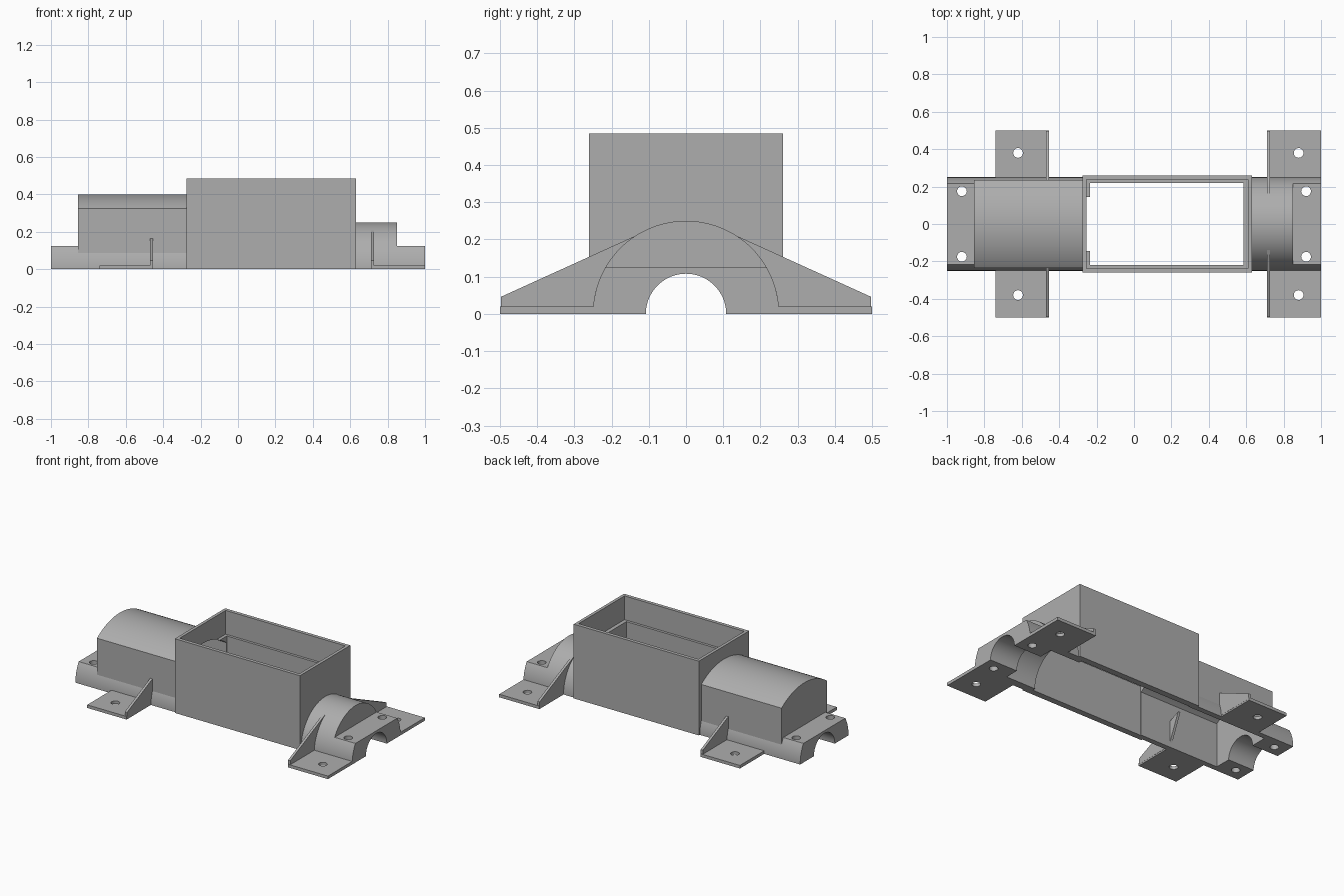
import bpy, bmesh, math
from mathutils import Vector

cube = bpy.data.objects.get("Cube")
if cube:
    bpy.data.objects.remove(cube, do_unlink=True)

grey = bpy.data.materials.new("plain grey")
grey.use_nodes = True
colour = (0.42, 0.42, 0.42, 1)
grey.diffuse_color = colour
grey.node_tree.nodes["Principled BSDF"].inputs["Base Color"].default_value = colour


def prism(name, outline, start, end, axis="x"):
    """Extrude an outline along x (points are y, z) or along z (points are x, y)."""
    bm = bmesh.new()
    if axis == "x":
        verts = [bm.verts.new((start, a, b)) for a, b in outline]
        push = Vector((end - start, 0, 0))
    else:
        verts = [bm.verts.new((a, b, start)) for a, b in outline]
        push = Vector((0, 0, end - start))
    face = bm.faces.new(verts)
    extruded = bmesh.ops.extrude_face_region(bm, geom=[face])["geom"]
    bmesh.ops.translate(bm, vec=push, verts=[v for v in extruded if isinstance(v, bmesh.types.BMVert)])
    bmesh.ops.recalc_face_normals(bm, faces=bm.faces)
    mesh = bpy.data.meshes.new(name)
    bm.to_mesh(mesh)
    bm.free()
    mesh.materials.append(grey)
    obj = bpy.data.objects.new(name, mesh)
    bpy.context.collection.objects.link(obj)
    return obj


def arc(radius, first, last, steps, cx=0, cy=0):
    return [(cx + radius * math.cos(first + (last - first) * i / steps),
             cy + radius * math.sin(first + (last - first) * i / steps))
            for i in range(steps + 1)]


def circle(radius, cx=0, cy=0, steps=64):
    return arc(radius, 0, 2 * math.pi, steps, cx, cy)[:-1]


def rect(a0, a1, b0, b1):
    return [(a0, b0), (a1, b0), (a1, b1), (a0, b1)]


def domed(half, radius, floor):
    """Straight sides under a shallow arched top."""
    angle = math.acos(half / radius)
    return [(-half, floor), (half, floor)] + arc(radius, angle, math.pi - angle, 32)


R = 0.25
BOX = (-0.275, 0.63)

# Solid parts
parts = [
    prism("tube_body", arc(R, 0, math.pi, 64), -0.855, 0.85),
    prism("rounded_housing", domed(0.235, 0.4, 0), -0.855, BOX[0] + 0.01),
    prism("open_box", rect(*BOX, -0.26, 0.26), 0, 0.485, "z"),
]

# Low end blocks: half round with a flat top
cut = math.asin(0.125 / R)
low = arc(R, 0, cut, 12) + arc(R, math.pi - cut, math.pi, 12)
parts.append(prism("end_block_right", low, -1, -0.855))
parts.append(prism("end_block_left", low, 0.85, 1))

# Side feet and their triangular ribs
feet = (("right", -0.74, -0.455, -0.47), ("left", 0.71, 1.0, 0.71))
for end, x0, x1, rib in feet:
    for side, s in (("front", -1), ("back", 1)):
        parts.append(prism(f"foot_{side}_{end}", rect(x0, x1, s * 0.225, s * 0.5), 0, 0.02, "z"))
        slope = [(s * 0.225, 0.01), (s * 0.497, 0.01), (s * 0.497, 0.046), (s * 0.14, 0.208)]
        parts.append(prism(f"rib_{side}_{end}", slope, rib, rib + 0.016))

# Cutters: end bore, inner chambers, box openings
cutters = [
    prism("cut_shaft", circle(0.108), -1.1, 1.1),
    prism("cut_chamber", domed(0.215, 0.36, -0.1), -0.81, -0.22),
    prism("cut_front_bore", circle(0.2), 0.57, 0.8),
    prism("cut_box_lower", rect(-0.235, 0.585, -0.22, 0.22), -0.1, 0.4, "z"),
    prism("cut_box_upper", rect(-0.255, 0.61, -0.237, 0.237), 0.33, 0.6, "z"),
]

# Cutters: screw holes
for s in (-1, 1):
    for x, y in ((-0.92, 0.175), (0.92, 0.175), (-0.62, 0.38), (0.88, 0.38)):
        cutters.append(prism("cut_screw_hole", circle(0.026, x, s * y, 24), -0.1, 0.2, "z"))


def bounds(obj):
    cos = [v.co for v in obj.data.vertices]
    return [(min(c[i] for c in cos), max(c[i] for c in cos)) for i in range(3)]


def touches(a, b):
    return all(p[0] < q[1] and q[0] < p[1] for p, q in zip(bounds(a), bounds(b)))


# Carve every part with the cutters that reach it, then shade
for part in parts:
    bpy.ops.object.select_all(action="DESELECT")
    part.select_set(True)
    bpy.context.view_layer.objects.active = part
    if not part.name.startswith("rib"):
        for cutter in cutters:
            if touches(part, cutter):
                mod = part.modifiers.new("carve", "BOOLEAN")
                mod.operation = "DIFFERENCE"
                mod.solver = "EXACT"
                mod.object = cutter
                bpy.ops.object.modifier_apply(modifier=mod.name)
    bpy.ops.object.shade_smooth_by_angle(angle=math.radians(30))

for cutter in cutters:
    bpy.data.objects.remove(cutter, do_unlink=True)
